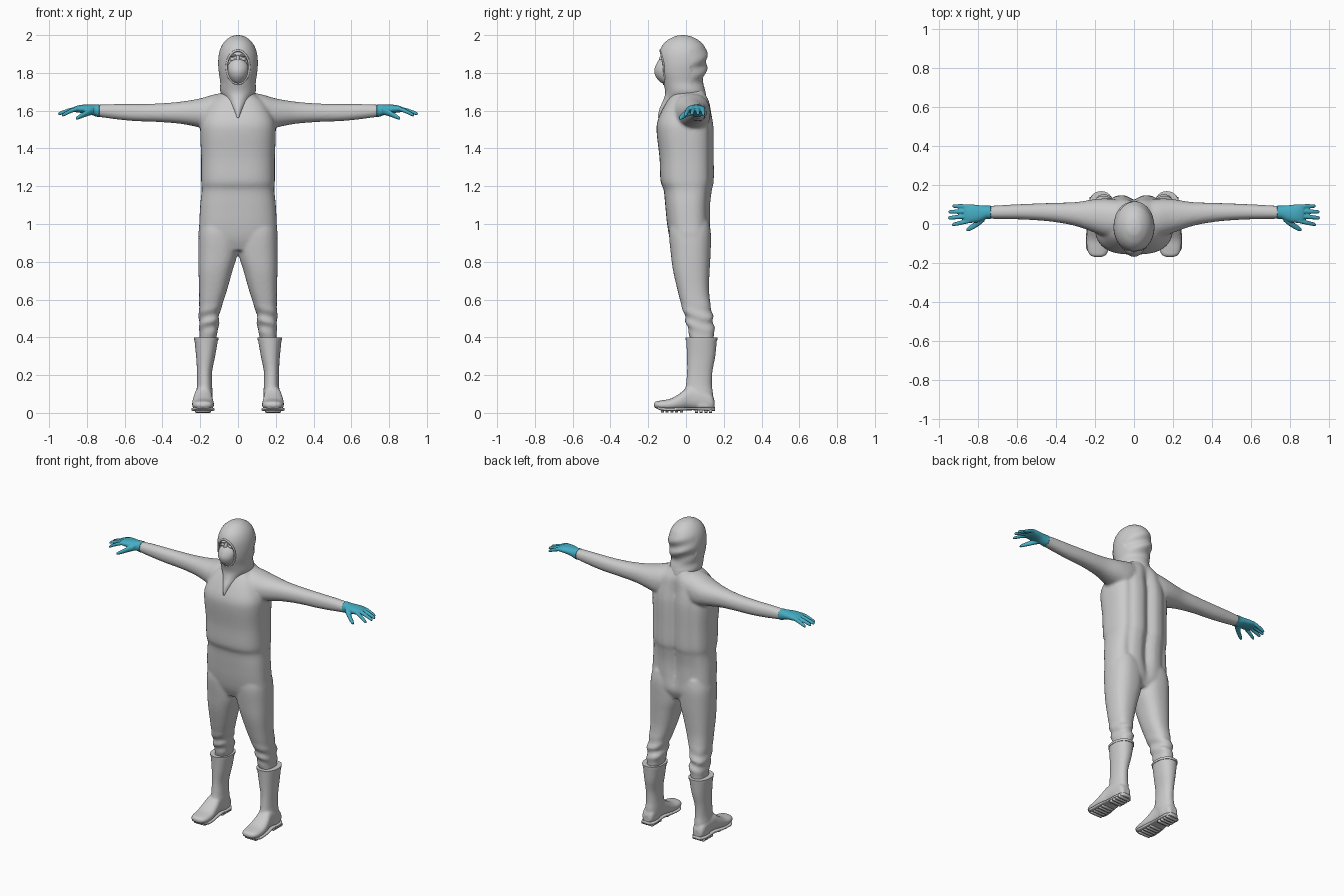
import bpy, bmesh, math
from mathutils import Vector


def material(name, rgb):
    m = bpy.data.materials.new(name)
    m.diffuse_color = (*rgb, 1)
    return m


GREY = material("suit grey", (0.6, 0.6, 0.6))
TEAL = material("glove teal", (0.06, 0.42, 0.55))


def spline(rows, sub):
    """Catmull-Rom rows in between the given sections."""
    out = []
    for i in range(len(rows) - 1):
        p0, p1 = rows[max(i - 1, 0)], rows[i]
        p2, p3 = rows[i + 1], rows[min(i + 2, len(rows) - 1)]
        for k in range(sub):
            t = k / sub
            out.append([0.5 * (2 * b + (c - a) * t + (2 * a - 5 * b + 4 * c - d) * t * t
                               + (3 * b - a - 3 * c + d) * t ** 3)
                        for a, b, c, d in zip(p0, p1, p2, p3)])
    return out + [list(rows[-1])]


def loft(bm, axis, rows, n=2.2, seg=40, sub=4, side=1, warp=None):
    """Sections (position, a min, a max, b min, b max) along an axis, capped."""
    rings = []
    for t, a0, a1, b0, b1 in spline(rows, sub):
        ring = []
        for k in range(seg):
            w = 2 * math.pi * k / seg
            c, s = math.cos(w), math.sin(w)
            a = (a0 + a1) / 2 + (a1 - a0) / 2 * math.copysign(abs(c) ** (2 / n), c)
            b = (b0 + b1) / 2 + (b1 - b0) / 2 * math.copysign(abs(s) ** (2 / n), s)
            p = Vector({"x": (t, a, b), "y": (a, t, b), "z": (a, b, t)}[axis])
            if warp:
                p = warp(p)
            p.x *= side
            ring.append(bm.verts.new(p))
        rings.append(ring)
    for r, q in zip(rings, rings[1:]):
        for k in range(seg):
            j = (k + 1) % seg
            bm.faces.new((r[k], r[j], q[j], q[k]))
    bm.faces.new(rings[0])
    bm.faces.new(rings[-1])


def finish(bm, name, mat, voxel=0, smooth=3):
    bmesh.ops.recalc_face_normals(bm, faces=bm.faces)
    for f in bm.faces:
        f.smooth = True
    me = bpy.data.meshes.new(name)
    bm.to_mesh(me)
    bm.free()
    me.materials.append(mat)
    ob = bpy.data.objects.new(name, me)
    bpy.context.collection.objects.link(ob)
    if voxel:  # fuse overlapping parts into one soft skin
        r = ob.modifiers.new("fuse", "REMESH")
        r.mode, r.voxel_size, r.use_smooth_shade = "VOXEL", voxel, True
        s = ob.modifiers.new("soften", "SMOOTH")
        s.factor, s.iterations = 0.5, smooth
    return ob


def ball(bm, center, radii):
    v = bmesh.ops.create_uvsphere(bm, u_segments=24, v_segments=14, radius=1)["verts"]
    bmesh.ops.scale(bm, vec=radii, verts=v)
    bmesh.ops.translate(bm, vec=center, verts=v)


# Coverall: torso, arms and legs
def back_folds(p):
    if p.y > 0.02:
        fade = max(0, min(1, (p.z - 0.85) / 0.2, (1.72 - p.z) / 0.15))
        p.y -= fade * (0.028 * math.exp(-(p.x / 0.03) ** 2)
                       + 0.01 * math.exp(-((abs(p.x) - 0.13) / 0.018) ** 2))
    return p


def trouser_folds(p):
    fade = math.exp(-((p.z - 0.49) / 0.06) ** 2)
    p.y += 0.007 * fade * math.sin(p.z * 95 + p.x * 18)
    p.x += 0.004 * fade * math.sin(p.z * 85 + p.y * 25)
    return p


bm = bmesh.new()
loft(bm, "z", [(0.86, -0.15, 0.15, -0.06, 0.10), (0.92, -0.205, 0.205, -0.085, 0.13),
               (1.0, -0.205, 0.205, -0.10, 0.13), (1.1, -0.2, 0.2, -0.11, 0.13),
               (1.18, -0.192, 0.192, -0.118, 0.14), (1.23, -0.195, 0.195, -0.135, 0.15),
               (1.35, -0.195, 0.195, -0.14, 0.15), (1.48, -0.2, 0.2, -0.155, 0.15),
               (1.54, -0.195, 0.195, -0.152, 0.145), (1.6, -0.17, 0.17, -0.128, 0.135),
               (1.65, -0.14, 0.14, -0.1, 0.125), (1.69, -0.09, 0.09, -0.075, 0.105),
               (1.73, -0.06, 0.06, -0.05, 0.08)], n=2.7, seg=72, warp=back_folds)
for s in (1, -1):
    loft(bm, "x", [(0.05, -0.07, 0.12, 1.51, 1.70), (0.13, -0.07, 0.13, 1.49, 1.685),
                   (0.2, -0.045, 0.127, 1.51, 1.665), (0.3, -0.01, 0.112, 1.53, 1.648),
                   (0.42, 0.012, 0.108, 1.54, 1.638), (0.55, 0.022, 0.103, 1.545, 1.635),
                   (0.65, 0.025, 0.098, 1.555, 1.635), (0.735, 0.027, 0.093, 1.567, 1.632),
                   (0.75, 0.03, 0.09, 1.57, 1.63)], side=s)
    loft(bm, "z", [(0.36, 0.125, 0.205, 0.03, 0.14), (0.42, 0.11, 0.203, 0.015, 0.15),
                   (0.46, 0.102, 0.206, 0.005, 0.148), (0.5, 0.102, 0.207, -0.004, 0.143),
                   (0.56, 0.087, 0.206, -0.022, 0.132), (0.65, 0.058, 0.206, -0.045, 0.122),
                   (0.75, 0.03, 0.209, -0.068, 0.125), (0.84, 0.004, 0.21, -0.08, 0.13),
                   (0.95, 0.0, 0.207, -0.09, 0.132), (1.02, 0.02, 0.19, -0.08, 0.12)],
         n=2.4, side=s, warp=trouser_folds)
finish(bm, "coverall", GREY, 0.009, 4)


# Hood with a recessed face opening and a collar running into a V
OZ, ORX, ORZ = 1.83, 0.06, 0.088


def opening(p):
    if p.y < 0 and (p.x / ORX) ** 2 + ((p.z - OZ) / ORZ) ** 2 < 1:
        p.y += 0.03
    elif p.y > 0.03:  # loose gathers at the back
        p.y += 0.008 * math.sin(p.z * 70 + p.x * 30) * max(0, 1 - abs(p.z - 1.83) / 0.12)
    return p


HOOD = [(1.56, -0.015, 0.015, -0.15, 0.0), (1.61, -0.042, 0.042, -0.14, 0.08),
        (1.66, -0.07, 0.07, -0.118, 0.105), (1.7, -0.093, 0.093, -0.11, 0.103),
        (1.75, -0.094, 0.094, -0.122, 0.09), (1.8, -0.101, 0.101, -0.138, 0.102),
        (1.85, -0.105, 0.105, -0.143, 0.11), (1.9, -0.101, 0.101, -0.142, 0.112),
        (1.94, -0.088, 0.088, -0.128, 0.098), (1.97, -0.067, 0.067, -0.102, 0.07),
        (1.99, -0.041, 0.041, -0.067, 0.035), (1.997, -0.022, 0.022, -0.045, 0.01),
        (2.0, -0.004, 0.004, -0.02, -0.012)]
bm = bmesh.new()
loft(bm, "z", HOOD, n=2.0, seg=96, sub=8, warp=opening)
finish(bm, "hood", GREY)

# Rolled hem around the face opening, following the hood surface
rows = spline(HOOD, 8)
cu = bpy.data.curves.new("hood_hem", "CURVE")
cu.dimensions, cu.bevel_depth, cu.bevel_resolution = "3D", 0.006, 3
sp = cu.splines.new("POLY")
sp.points.add(63)
sp.use_cyclic_u = True
for i, pt in enumerate(sp.points):
    w = 2 * math.pi * i / 64
    x, z = ORX * math.cos(w), OZ + ORZ * math.sin(w)
    _, a0, a1, b0, b1 = min(rows, key=lambda r: abs(r[0] - z))
    y = (b0 + b1) / 2 - (b1 - b0) / 2 * math.sqrt(max(0, 1 - (x / a1) ** 2))
    pt.co = (x, y + 0.003, z, 1)
cu.materials.append(GREY)
bpy.context.collection.objects.link(bpy.data.objects.new("hood_hem", cu))

# Face with brow and eyes, and the breathing mask
bm = bmesh.new()
ball(bm, (0, -0.075, 1.845), (0.062, 0.052, 0.085))
ball(bm, (0, -0.124, 1.865), (0.011, 0.02, 0.03))
for s in (1, -1):
    ball(bm, (s * 0.027, -0.113, 1.872), (0.015, 0.012, 0.009))
    ball(bm, (s * 0.03, -0.113, 1.892), (0.024, 0.015, 0.007))
finish(bm, "face", GREY)
bm = bmesh.new()
loft(bm, "z", [(1.745, -0.012, 0.012, -0.125, -0.08), (1.755, -0.032, 0.032, -0.14, -0.07),
               (1.78, -0.046, 0.046, -0.16, -0.07), (1.81, -0.053, 0.053, -0.168, -0.07),
               (1.84, -0.052, 0.052, -0.16, -0.07), (1.862, -0.036, 0.036, -0.148, -0.08),
               (1.872, -0.012, 0.012, -0.14, -0.1)], n=1.8)
finish(bm, "breathing_mask", GREY)

for s, tag in ((1, "left"), (-1, "right")):
    # Rubber boot: shaft and foot fused
    bm = bmesh.new()
    loft(bm, "z", [(0.03, 0.14, 0.225, 0.04, 0.145), (0.1, 0.135, 0.222, -0.005, 0.143),
                   (0.15, 0.137, 0.217, 0.0, 0.137), (0.22, 0.137, 0.217, 0.006, 0.14),
                   (0.3, 0.121, 0.222, 0.005, 0.155), (0.38, 0.107, 0.23, 0.002, 0.163),
                   (0.4, 0.104, 0.232, 0.0, 0.165)], side=s)
    loft(bm, "y", [(-0.17, 0.17, 0.2, 0.035, 0.048), (-0.16, 0.145, 0.225, 0.025, 0.06),
                   (-0.13, 0.13, 0.24, 0.017, 0.066), (-0.08, 0.127, 0.243, 0.014, 0.076),
                   (-0.03, 0.132, 0.24, 0.016, 0.105), (0.02, 0.138, 0.23, 0.02, 0.14),
                   (0.09, 0.14, 0.225, 0.015, 0.13), (0.135, 0.145, 0.22, 0.015, 0.1),
                   (0.15, 0.16, 0.205, 0.02, 0.07)], n=2.4, side=s)
    finish(bm, tag + "_boot", GREY, 0.006, 3)
    # Boot top band
    bm = bmesh.new()
    loft(bm, "z", [(0.386, 0.103, 0.233, -0.002, 0.167), (0.4, 0.102, 0.234, -0.003, 0.168)],
         side=s, sub=1)
    finish(bm, tag + "_boot_band", GREY).data.shade_flat()
    # Sole with heel block and tread bars
    bm = bmesh.new()
    loft(bm, "y", [(-0.165, 0.165, 0.205, 0.028, 0.04), (-0.13, 0.128, 0.243, 0.012, 0.03),
                   (-0.08, 0.125, 0.246, 0.009, 0.028), (-0.02, 0.132, 0.242, 0.012, 0.03),
                   (0.04, 0.138, 0.23, 0.014, 0.03), (0.12, 0.136, 0.23, 0.01, 0.03),
                   (0.153, 0.155, 0.21, 0.01, 0.03)], n=4, side=s)
    for y in [-0.125, -0.1, -0.075, -0.05, -0.025, 0.055, 0.08, 0.105, 0.13]:
        z0 = 0.0 if y > 0 else 0.003
        loft(bm, "y", [(y - 0.008, 0.143, 0.228, z0, 0.02),
                       (y + 0.008, 0.143, 0.228, z0, 0.02)], n=8, seg=16, sub=1, side=s)
    finish(bm, tag + "_sole", GREY)

    # Glove: palm, four fingers and thumb fused
    bm = bmesh.new()
    loft(bm, "x", [(0.733, 0.024, 0.096, 1.565, 1.634), (0.755, 0.026, 0.094, 1.57, 1.633),
                   (0.79, 0.012, 0.096, 1.582, 1.632), (0.83, 0.006, 0.1, 1.588, 1.631),
                   (0.86, 0.007, 0.099, 1.592, 1.624), (0.872, 0.02, 0.09, 1.597, 1.617)], side=s)
    # root y, tip x, tip y, tip z
    for y0, tx, ty, tz in [(0.016, 0.932, -0.004, 1.574), (0.041, 0.952, 0.031, 1.583),
                           (0.066, 0.95, 0.062, 1.583), (0.089, 0.93, 0.092, 1.58)]:
        row = []
        for t, r in ((0, 0.011), (0.4, 0.0115), (0.75, 0.01), (0.94, 0.0085), (1, 0.004)):
            y, z = y0 + (ty - y0) * t, 1.612 + (tz - 1.612) * t ** 1.3
            row.append((0.845 + (tx - 0.845) * t, y - r, y + r, z - r, z + r))
        loft(bm, "x", row, seg=16, side=s)
    loft(bm, "x", [(0.765, 0.015, 0.06, 1.58, 1.62), (0.79, -0.006, 0.04, 1.573, 1.612),
                   (0.82, -0.025, 0.007, 1.563, 1.592), (0.845, -0.037, -0.011, 1.554, 1.576),
                   (0.858, -0.037, -0.023, 1.552, 1.565)], seg=20, side=s)
    finish(bm, tag + "_glove", TEAL, 0.0035, 2)
